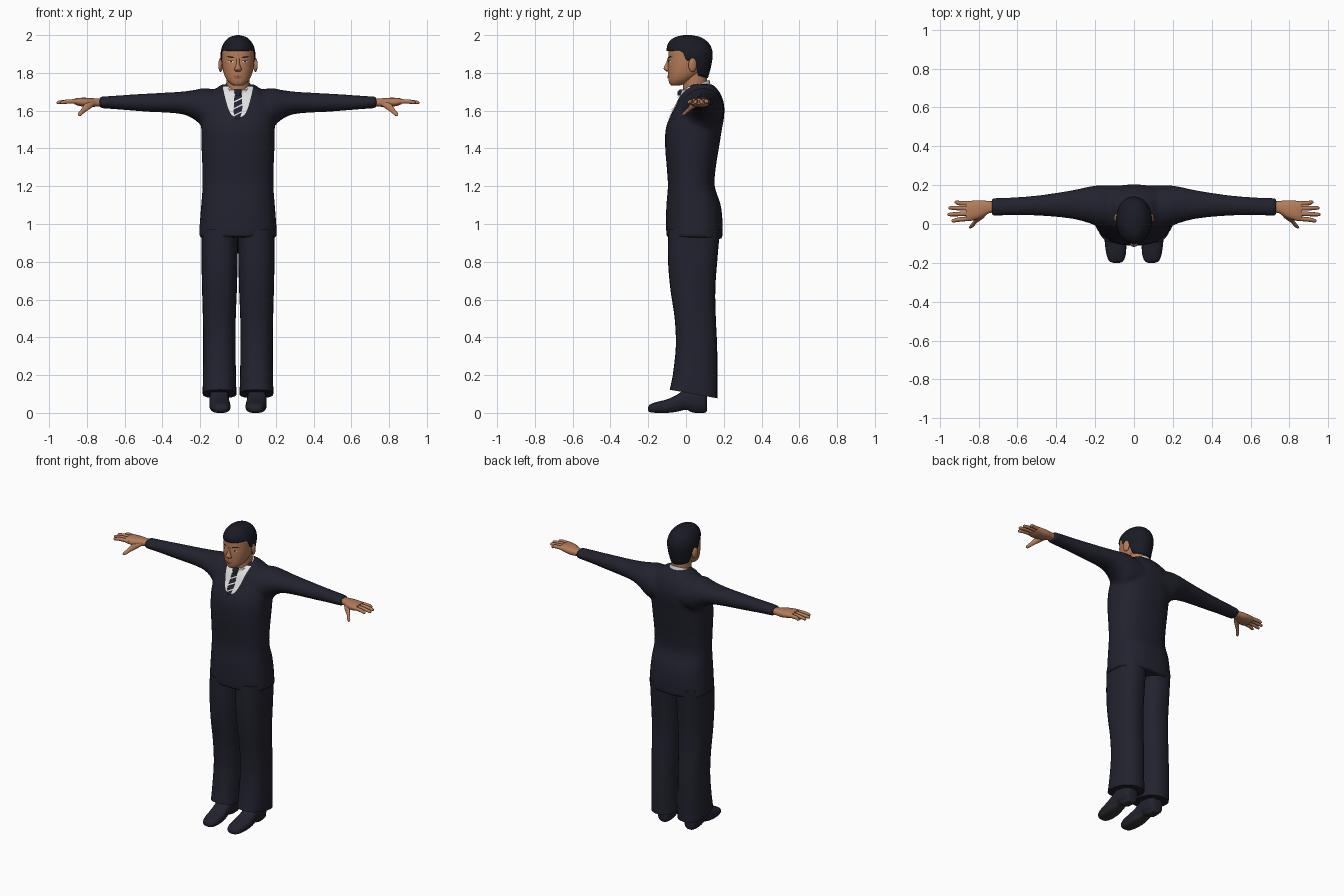
import bpy, bmesh, math
from mathutils import Vector, Matrix
from mathutils.bvhtree import BVHTree

if "Cube" in bpy.data.objects:
    bpy.data.objects.remove(bpy.data.objects["Cube"])


def material(name, *rgb):
    m = bpy.data.materials.new(name)
    m.use_nodes = True
    m.diffuse_color = (*rgb, 1)
    bsdf = next(n for n in m.node_tree.nodes if n.type == 'BSDF_PRINCIPLED')
    bsdf.inputs["Base Color"].default_value = (*rgb, 1)
    return m


NAVY = material("navy cloth", .016, .016, .028)
HAIR = material("black hair", .010, .011, .018)
SKIN = material("skin", .46, .20, .10)
WHITE = material("white shirt", .75, .75, .76)
LIP = material("lips", .30, .09, .055)
EYE = material("dark eye", .03, .015, .01)
SOLE = material("shoe sole", .03, .03, .034)


def smooth_rings(rings, steps=4):
    """Catmull-Rom interpolation between the given sections."""
    out = []
    for i in range(len(rings) - 1):
        p = [rings[max(0, min(len(rings) - 1, i + k))] for k in (-1, 0, 1, 2)]
        for j in range(steps):
            t = j / steps
            out.append([b + .5 * t * (c - a + t * (2*a - 5*b + 4*c - d + t * (3*(b - c) + d - a)))
                        for a, b, c, d in zip(*p)])
    return out + [list(rings[-1])]


def section(ring, angle, axis, p):
    """Point on a superellipse section (s, a0, a1, b0, b1) across an axis."""
    s, a0, a1, b0, b1 = ring
    c, n = math.cos(angle), math.sin(angle)
    a = (a0 + a1) / 2 + (a1 - a0) / 2 * math.copysign(abs(c) ** (2 / p), c)
    b = (b0 + b1) / 2 + (b1 - b0) / 2 * math.copysign(abs(n) ** (2 / p), n)
    return {'x': (s, a, b), 'y': (a, s, b), 'z': (a, b, s)}[axis]


def loft(bm, rings, axis='z', sides=28, p=2.0, side=1, tweak=None):
    loops = []
    for r in smooth_rings(rings):
        loop = []
        for k in range(sides):
            co = Vector(section(r, math.tau * k / sides, axis, p))
            if tweak:
                tweak(co)
            co.x *= side
            loop.append(bm.verts.new(co))
        loops.append(loop)
    for lo, hi in zip(loops, loops[1:]):
        for k in range(sides):
            n = (k + 1) % sides
            bm.faces.new((lo[k], lo[n], hi[n], hi[k]))
    bm.faces.new(loops[0])
    bm.faces.new(loops[-1])


def finish(name, bm, *mats, rule=None, angle=50, recalc=True):
    if recalc:
        bmesh.ops.recalc_face_normals(bm, faces=bm.faces[:])
    if rule:
        for f in bm.faces:
            f.material_index = rule(f)
    me = bpy.data.meshes.new(name)
    bm.to_mesh(me)
    bm.free()
    ob = bpy.data.objects.new(name, me)
    bpy.context.collection.objects.link(ob)
    for m in mats:
        me.materials.append(m)
    bpy.ops.object.select_all(action='DESELECT')
    ob.select_set(True)
    bpy.context.view_layer.objects.active = ob
    bpy.ops.object.shade_smooth_by_angle(angle=math.radians(angle))
    return ob


def lofted(name, mat, rings, **kw):
    bm = bmesh.new()
    loft(bm, rings, **kw)
    return finish(name, bm, mat)


def surface(ob):
    dg = bpy.context.evaluated_depsgraph_get()
    dg.update()
    return BVHTree.FromObject(ob, dg)


def plate(name, tree, mats, z0, z1, half, cx=0, nx=8, nz=10, lift=.004, slant=0, rule=None):
    """Thin patch laid on the front of a surface; half(t) is its half width."""
    bm = bmesh.new()
    rows = []
    for j in range(nz + 1):
        row = []
        for i in range(nx + 1):
            u, t = 2 * i / nx - 1, j / nz
            x = cx + u * half(t)
            z = z0 + (z1 - z0) * t + slant * (x - cx)
            hit, nor, *_ = tree.ray_cast(Vector((x, -1, z)), Vector((0, 1, 0)))
            row.append(bm.verts.new(hit + nor * lift if hit else Vector((x, .03, z))))
        rows.append(row)
    for j in range(nz):
        for i in range(nx):
            f = bm.faces.new((rows[j][i], rows[j][i+1], rows[j+1][i+1], rows[j+1][i]))
            f.material_index = rule(j) if rule else 0
    return finish(name, bm, *mats, recalc=False)


def oval(w):
    return lambda t: w * math.sqrt(max(.02, 1 - (2*t - 1) ** 2))


# Jacket: torso and sleeves fused into one soft shell
TORSO = [(.93, .207, -.103, .192), (1.0, .203, -.106, .194), (1.1, .195, -.104, .184),
         (1.2, .188, -.096, .152), (1.3, .189, -.102, .158), (1.4, .193, -.110, .174),
         (1.5, .195, -.108, .19), (1.57, .195, -.084, .202), (1.63, .19, -.052, .202),
         (1.68, .165, -.028, .188), (1.715, .12, .0, .165), (1.74, .085, .025, .14)]
ARM = [(.08, -.03, .20, 1.50, 1.70), (.17, -.02, .20, 1.50, 1.72), (.22, .0, .195, 1.545, 1.712),
       (.28, .018, .182, 1.577, 1.703), (.36, .032, .167, 1.588, 1.697), (.5, .043, .147, 1.595, 1.69),
       (.62, .044, .138, 1.605, 1.682), (.735, .042, .133, 1.613, 1.674)]


def drop_hem(co):
    if co.z < 1:
        co.z -= .05 * max(0, co.y) * (1 - co.z) / .07


bm = bmesh.new()
loft(bm, [(z, -w, w, f, b) for z, w, f, b in TORSO], p=2.4, sides=40, tweak=drop_hem)
for s in (1, -1):
    loft(bm, ARM, axis='x', side=s)
jacket = finish("jacket", bm, NAVY)
fuse = jacket.modifiers.new("fuse", 'REMESH')
fuse.mode, fuse.voxel_size, fuse.use_smooth_shade = 'VOXEL', .011, True
soft = jacket.modifiers.new("soften", 'SMOOTH')
soft.factor, soft.iterations = .5, 6

# Shirt front, tie and collar
chest = surface(jacket)
plate("shirt_front", chest, [WHITE], 1.565, 1.725, lambda t: .018 + .062 * t ** .5, nx=14, nz=14)
plate("tie", chest, [NAVY, WHITE], 1.555, 1.70, lambda t: .012 + .014 * math.sin(min(1, 2.5*t) * 1.57) - .008 * t,
      nx=4, nz=20, lift=.009, slant=.5, rule=lambda j: int(j % 5 == 3))
lofted("tie_knot", NAVY, [(1.68, -.012, .012, -.046, -.01), (1.70, -.02, .02, -.044, .0),
                          (1.712, -.018, .018, -.034, .0)], sides=12)


def collar_tilt(co):
    co.z += .38 * (co.y - .045)


lofted("shirt_collar", WHITE, [(1.67, -.083, .083, -.042, .135), (1.70, -.077, .077, -.034, .131),
                               (1.733, -.068, .068, -.026, .124)], tweak=collar_tilt)

# Neck and head
lofted("neck", SKIN, [(1.66, -.062, .062, -.015, .115), (1.74, -.06, .06, -.016, .112), (1.82, -.062, .062, -.02, .11)])
HEAD = [(1.733, .022, -.078, -.035), (1.742, .04, -.087, -.005), (1.765, .061, -.093, .04),
        (1.80, .076, -.096, .09), (1.84, .084, -.096, .117), (1.88, .087, -.094, .127),
        (1.92, .086, -.092, .125), (1.955, .072, -.078, .105), (1.98, .045, -.045, .07)]
head = lofted("head", SKIN, [(z, -w, w, f, b) for z, w, f, b in HEAD], sides=40, p=2.2)
lofted("nose", SKIN, [(1.808, -.012, .012, -.104, -.08), (1.817, -.021, .021, -.116, -.08),
                      (1.828, -.016, .016, -.118, -.08), (1.85, -.009, .009, -.107, -.08),
                      (1.878, -.008, .008, -.097, -.08)], sides=14)

# Hair: columns running from the hairline up to the crown
CROWN = smooth_rings([(1.76, .068, -.09, .112), (1.80, .080, -.096, .124), (1.85, .089, -.098, .136),
                      (1.90, .0925, -.101, .141), (1.94, .084, -.101, .132), (1.97, .067, -.085, .108),
                      (1.99, .043, -.055, .075), (2.0, .008, -.012, .03)], 8)
LINE = [(-1, 1.915), (-.42, 1.92), (-.25, 1.905), (-.15, 1.865), (.02, 1.865), (.12, 1.875),
        (.3, 1.84), (.5, 1.785), (1, 1.772)]


def ramp(table, x):
    for a, b in zip(table, table[1:]):
        if x <= b[0]:
            t = (x - a[0]) / (b[0] - a[0])
            return [p + (q - p) * t for p, q in zip(a, b)]
    return table[-1]


bm = bmesh.new()
cols, n, m = [], 72, 18
for k in range(n):
    ang = math.tau * k / n
    low = ramp(LINE, math.sin(ang))[1]
    col = []
    for j in range(m + 1):
        z, w, f, b = ramp(CROWN, low + (2.0 - low) * math.sin(j / m * math.pi / 2))
        col.append(bm.verts.new(section((z, -w, w, f, b), ang, 'z', 2.1)))
    cols.append(col)
for k in range(n):
    a, b = cols[k], cols[(k + 1) % n]
    for j in range(m):
        bm.faces.new((a[j], b[j], b[j+1], a[j+1]))
bm.faces.new([c[-1] for c in cols])
hair = finish("hair", bm, HAIR)
hair.modifiers.new("thickness", 'SOLIDIFY').thickness = .012

# Painted face details
face = surface(head)
plate("upper_lip", face, [LIP], 1.780, 1.787, oval(.026), nz=4, lift=.005)
plate("lower_lip", face, [LIP], 1.771, 1.779, oval(.022), nz=4, lift=.006)
for s, tag in ((1, "left"), (-1, "right")):
    plate(tag + "_eye_white", face, [WHITE], 1.855, 1.864, oval(.014), cx=s * .036, nz=6, lift=.002)
    plate(tag + "_iris", face, [EYE], 1.855, 1.865, oval(.0055), cx=s * .036, nz=6, lift=.003)
    plate(tag + "_lid", face, [EYE], 1.863, 1.866, oval(.016), cx=s * .036, nz=3, lift=.0035)
    plate(tag + "_brow", face, [HAIR], 1.880, 1.888, oval(.021), cx=s * .038, nz=4, lift=.003, slant=s * .1)

    # Ears
    bm = bmesh.new()
    bmesh.ops.create_uvsphere(bm, u_segments=16, v_segments=10, radius=1, matrix=Matrix.Translation(
        (s * .092, .035, 1.842)) @ Matrix.Rotation(s * .3, 4, 'Z') @ Matrix.Diagonal((.011, .023, .037, 1)))
    finish(tag + "_ear", bm, SKIN)

    # Hand: palm, four fingers and a thumb
    bm = bmesh.new()
    loft(bm, [(.70, .06, .115, 1.622, 1.664), (.745, .056, .118, 1.622, 1.664), (.79, .03, .122, 1.618, 1.668),
              (.84, .016, .119, 1.625, 1.668), (.865, .017, .115, 1.634, 1.664)], axis='x', side=s, sides=20, p=2.5)
    for y, tip, spread in ((.104, .925, .008), (.080, .955, .003), (.054, .96, -.005), (.029, .94, -.012)):
        r = .0115
        loft(bm, [(.83, y - r, y + r, 1.636, 1.662),
                  (.90, y - r + spread / 2, y + r + spread / 2, 1.637, 1.660),
                  (tip - .01, y - .009 + spread, y + .009 + spread, 1.634, 1.653),
                  (tip, y - .003 + spread, y + .003 + spread, 1.639, 1.646)], axis='x', side=s, sides=10)
    loft(bm, [(-.022, .838, .846, 1.573, 1.580), (-.014, .826, .848, 1.572, 1.592), (.008, .806, .832, 1.588, 1.614),
              (.03, .775, .815, 1.606, 1.644), (.06, .75, .80, 1.622, 1.655)], axis='y', side=s, sides=12)
    finish(tag + "_hand", bm, SKIN)

    # Trouser leg with a slanted hem
    def hem(co):
        if co.z < .2:
            co.z -= .18 * (co.y - .04) * (.2 - co.z) / .1
    lofted(tag + "_trouser_leg", NAVY,
           [(.10, .008, .187, -.086, .166), (.2, .011, .186, -.07, .166), (.35, .013, .184, -.054, .165),
            (.5, .012, .186, -.06, .158), (.65, .006, .19, -.082, .155), (.8, .002, .193, -.095, .165),
            (.97, .0, .193, -.095, .18)], side=s, p=2.4, tweak=hem)

    # Shoe with a darker sole, an arch and a heel
    bm = bmesh.new()
    loft(bm, [(-.200, .075, .105, .012, .03), (-.19, .055, .128, .004, .045), (-.155, .042, .142, .0, .058),
              (-.10, .04, .15, .0, .072), (-.05, .045, .152, .006, .095), (.0, .05, .15, .016, .13),
              (.035, .05, .15, .002, .14), (.08, .05, .148, .0, .14), (.105, .06, .138, .003, .12),
              (.112, .08, .118, .02, .08)], axis='y', side=s, sides=24, p=2.6)
    finish(tag + "_shoe", bm, NAVY, SOLE, rule=lambda f: int(f.normal.z < -.6))
